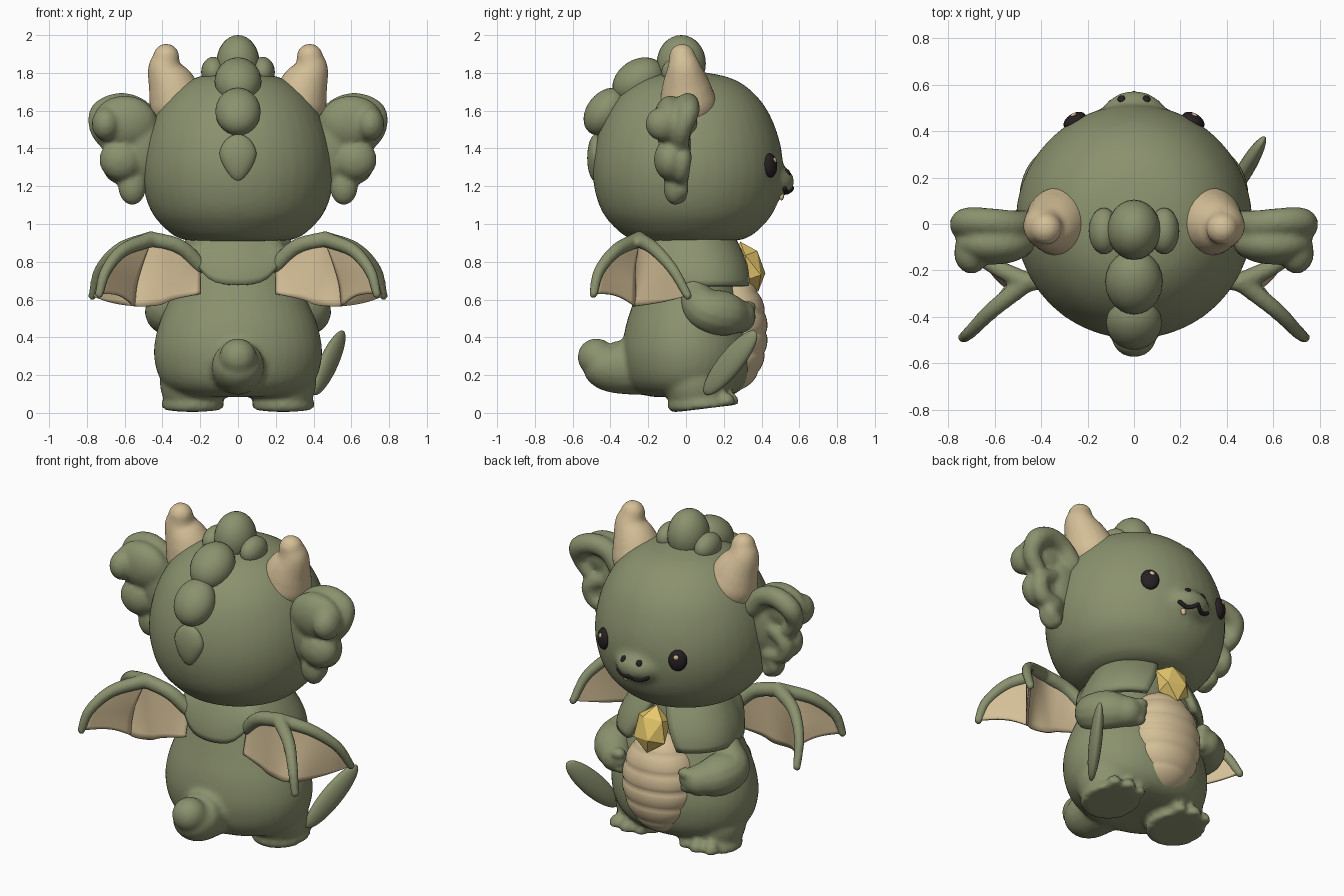
import bpy, bmesh, math
from mathutils import Vector, Matrix, Euler

if "Cube" in bpy.data.objects:
    bpy.data.objects.remove(bpy.data.objects["Cube"])


def material(name, rgb):
    m = bpy.data.materials.new(name)
    m.use_nodes = True
    m.diffuse_color = (*rgb, 1)
    m.node_tree.nodes["Principled BSDF"].inputs["Base Color"].default_value = (*rgb, 1)
    return m


GREEN = material("sage green", (0.255, 0.285, 0.155))
BEIGE = material("warm beige", (0.66, 0.52, 0.31))
GOLD = material("gold", (0.80, 0.58, 0.15))
DARK = material("dark brown", (0.02, 0.014, 0.016))


def ball(bm, loc, radii, rot=None, floor=False):
    """Ellipsoid, optionally flattened into a gently raked sole."""
    mat = Matrix.LocRotScale(Vector(loc), rot, Vector(radii))
    made = bmesh.ops.create_uvsphere(bm, u_segments=24, v_segments=16, radius=1, matrix=mat)
    if floor:
        for v in made["verts"]:
            v.co.z = max(v.co.z, 0.12 * (v.co.y + 0.09), 0)


def spline(pts, steps=6):
    """Smooth path through points of any dimension."""
    p = [Vector(q) for q in pts]
    p = [2 * p[0] - p[1]] + p + [2 * p[-1] - p[-2]]
    out = []
    for a, b, c, d in zip(p, p[1:], p[2:], p[3:]):
        for i in range(steps):
            t = i / steps
            out.append(0.5 * (2 * b + (c - a) * t + (2 * a - 5 * b + 4 * c - d) * t * t
                              + (3 * b - a - 3 * c + d) * t ** 3))
    return out + [p[-2]]


def bridge(bm, rings):
    for a, b in zip(rings, rings[1:]):
        for k in range(len(a)):
            j = (k + 1) % len(a)
            bm.faces.new((a[k], a[j], b[j], b[k]))
    bm.faces.new(rings[0][::-1])
    bm.faces.new(rings[-1])


def tube(bm, pts, sides=14):
    """Round tube along (x, y, z, radius) points with domed ends."""
    path = spline(pts)
    rings, frame, last = [], None, None
    for i, q in enumerate(path):
        tangent = (path[min(i + 1, len(path) - 1)] - path[max(i - 1, 0)]).to_3d().normalized()
        if frame is None:
            frame = tangent.to_track_quat("Z", "Y")
        else:
            frame = last.rotation_difference(tangent) @ frame
        last = tangent
        rings.append([bm.verts.new(q.to_3d() + frame @ Vector(
            (math.cos(k * math.tau / sides), math.sin(k * math.tau / sides), 0)) * q[3])
            for k in range(sides)])
    bridge(bm, rings)
    for q in (path[0], path[-1]):
        ball(bm, q.to_3d(), [q[3]] * 3)


def lathe(bm, profile, centre_y, depth, sides=40):
    """Closed turned shape from (radius, z) points, scaled in depth."""
    bridge(bm, [[bm.verts.new((r * math.cos(k * math.tau / sides),
                               centre_y + depth * r * math.sin(k * math.tau / sides), z))
                 for k in range(sides)] for r, z in spline(profile, 4)])


def sheet(bm, rows):
    grid = [[bm.verts.new(p) for p in row] for row in rows]
    for a, b in zip(grid, grid[1:]):
        for k in range(len(a) - 1):
            bm.faces.new((a[k], a[k + 1], b[k + 1], b[k]))


def finish(name, bm, mat, mirror=False, voxel=0, thick=0, smooth=True):
    """Turn the mesh into an object; voxel fuses overlapping shapes."""
    me = bpy.data.meshes.new(name)
    bm.to_mesh(me)
    bm.free()
    me.materials.append(mat)
    for f in me.polygons:
        f.use_smooth = smooth
    ob = bpy.data.objects.new(name, me)
    bpy.context.collection.objects.link(ob)
    if mirror:
        ob.modifiers.new("mirror", "MIRROR").use_mirror_merge = False
    if thick:
        s = ob.modifiers.new("thickness", "SOLIDIFY")
        s.thickness, s.offset = thick, 0
    if voxel:
        r = ob.modifiers.new("fuse", "REMESH")
        r.mode, r.voxel_size, r.use_smooth_shade = "VOXEL", voxel, True
        s = ob.modifiers.new("soften", "SMOOTH")
        s.factor, s.iterations = 0.5, 5
    return ob


# Head with short muzzle
bm = bmesh.new()
lathe(bm, [(0.02, 0.91), (0.28, 0.915), (0.4, 0.99), (0.475, 1.1), (0.51, 1.27), (0.485, 1.46),
           (0.4, 1.64), (0.25, 1.765), (0.02, 1.815)], 0.01, 0.99)
ball(bm, (0, 0.42, 1.225), (0.16, 0.155, 0.1))
ball(bm, (0, 0.13, 1.09), (0.36, 0.33, 0.16))
head = finish("head", bm, GREEN, voxel=0.02)
bpy.context.view_layer.update()
solid_head = head.evaluated_get(bpy.context.evaluated_depsgraph_get())


def on_face(x, z):
    hit, loc, normal, _ = solid_head.ray_cast(Vector((x, 2, z)), Vector((0, -1, 0)))
    return loc, normal.to_track_quat("Z", "Y")


# Eyes, nostrils, eye glints, mouth and fang
for name, mat, x, z, lift, radii in (
        ("eyes", DARK, 0.255, 1.31, 0, (0.053, 0.064, 0.032)),
        ("nostrils", DARK, 0.055, 1.275, 0, (0.017, 0.02, 0.009)),
        ("eye_glints", BEIGE, 0.248, 1.335, 0.025, (0.015, 0.015, 0.009))):
    bm = bmesh.new()
    loc, rot = on_face(x, z)
    ball(bm, loc + rot @ Vector((0, 0, lift)), radii, rot)
    finish(name, bm, mat, mirror=True)
bm = bmesh.new()
mouth = []
for i in range(13):
    x = (i - 6) / 60
    loc, rot = on_face(x, 1.19 - 0.022 * abs(math.sin(x * 31)))
    mouth.append((*loc, 0.012))
tube(bm, mouth, 8)
finish("mouth", bm, DARK)
bm = bmesh.new()
loc, rot = on_face(0.06, 1.15)
ball(bm, loc, (0.016, 0.013, 0.025))
finish("fang", bm, BEIGE)

# Horns
bm = bmesh.new()
tube(bm, [(0.32, 0.01, 1.64, 0.15), (0.35, 0, 1.73, 0.13), (0.385, -0.01, 1.82, 0.095),
          (0.38, -0.02, 1.885, 0.07)], 18)
finish("horns", bm, BEIGE, mirror=True, voxel=0.014)

# Crest running down the back of the head
bm = bmesh.new()
ball(bm, (0, -0.025, 1.85), (0.115, 0.13, 0.15))
ball(bm, (0, -0.25, 1.755), (0.124, 0.15, 0.115), Euler((0.6, 0, 0)).to_quaternion())
ball(bm, (0, -0.425, 1.595), (0.12, 0.14, 0.1), Euler((0.9, 0, 0)).to_quaternion())
for s in (-1, 1):
    ball(bm, (0.13 * s, -0.03, 1.805), (0.065, 0.1, 0.08))
finish("crest", bm, GREEN)
bm = bmesh.new()
ball(bm, (0, -0.478, 1.35), (0.1, 0.045, 0.125))
for v in bm.verts:
    drop = max(0, 1.37 - v.co.z) / 0.15
    v.co.x *= 1 - 0.4 * drop
finish("nape_scale", bm, GREEN)

# Frilled ears: puffy lobes with a raised rim and a hollow inside
bm = bmesh.new()
ball(bm, (0.6, -0.085, 1.54), (0.17, 0.09, 0.14))
ball(bm, (0.7, -0.125, 1.53), (0.075, 0.09, 0.09))
ball(bm, (0.62, -0.085, 1.34), (0.115, 0.085, 0.11))
ball(bm, (0.56, -0.06, 1.2), (0.075, 0.06, 0.1))
ball(bm, (0.5, -0.06, 1.42), (0.11, 0.085, 0.2))
tube(bm, [(0.46, 0, 1.53, 0.06), (0.53, 0, 1.61, 0.06), (0.63, 0.01, 1.635, 0.06),
          (0.725, 0.01, 1.59, 0.06), (0.735, -0.02, 1.5, 0.05), (0.68, -0.03, 1.42, 0.045)])
tube(bm, [(0.57, -0.03, 1.42, 0.045), (0.67, -0.02, 1.36, 0.05), (0.65, -0.03, 1.27, 0.05),
          (0.56, -0.03, 1.25, 0.045)])
tube(bm, [(0.54, -0.04, 1.25, 0.045), (0.59, -0.03, 1.19, 0.045), (0.55, -0.04, 1.15, 0.045)])
finish("ears", bm, GREEN, mirror=True, voxel=0.014)

# Body with legs, feet and curled tail
bm = bmesh.new()
lathe(bm, [(0.05, 0.085), (0.28, 0.09), (0.4, 0.16), (0.445, 0.3), (0.425, 0.45), (0.365, 0.6),
           (0.305, 0.75), (0.24, 0.95), (0.05, 0.96)], 0.01, 0.78)
for s in (-1, 1):
    ball(bm, (0.24 * s, 0.05, 0.16), (0.175, 0.17, 0.18), floor=True)
    ball(bm, (0.24 * s, 0.08, 0.04), (0.168, 0.18, 0.08), floor=True)
    for i in range(3):
        ball(bm, ((0.155 + 0.085 * i) * s, 0.235 - 0.02 * abs(i - 1), 0.06),
             (0.045, 0.045, 0.048), floor=True)
tube(bm, [(0, -0.1, 0.27, 0.18), (0, -0.3, 0.24, 0.145), (0, -0.42, 0.255, 0.135),
          (0, -0.475, 0.295, 0.1)], 18)
finish("body", bm, GREEN, voxel=0.016)

# Leaf-shaped tail end
bm = bmesh.new()
root, tip = Vector((0.4, 0.1, 0.1)), Vector((0.56, 0.37, 0.43))
ball(bm, (root + tip) / 2, (0.036, 0.068, (tip - root).length / 2),
     (tip - root).to_track_quat("Z", "Y"))
finish("tail_leaf", bm, GREEN)

# Arms resting on the belly, with fingers
bm = bmesh.new()
tube(bm, [(0.31, 0.04, 0.64, 0.08), (0.375, 0.1, 0.55, 0.115), (0.35, 0.2, 0.525, 0.12),
          (0.285, 0.28, 0.51, 0.09)])
for i in range(3):
    ball(bm, (0.23, 0.335 - 0.01 * i, 0.56 - 0.048 * i), (0.045, 0.038, 0.032))
finish("arms", bm, GREEN, mirror=True, voxel=0.014)

# Banded belly plate
bm = bmesh.new()
bmesh.ops.create_uvsphere(bm, u_segments=40, v_segments=64, radius=1)
for v in bm.verts:
    x, y, z = v.co
    swell = 1 + 0.05 * abs(math.sin((z + 1) * math.pi * 3)) ** 0.5
    v.co = Vector((x * 0.225 * swell,
                   0.2 + math.copysign(abs(y) ** 0.75, y) * 0.222 * swell, 0.425 + z * 0.315))
finish("belly_plate", bm, BEIGE)

# Short cape around the neck, dipping at the back and parting at the front
bm = bmesh.new()
rows = []
for j in range(9):
    t = j / 8
    row = []
    for k in range(49):
        part = 8 + 18 * t
        a = math.radians(90 + part + (360 - 2 * part) * k / 48)
        low = 0.67 + 0.14 * math.exp(-((-math.sin(a) - 0.72) / 0.16) ** 2)
        flare = 0.1 + 0.03 * max(0, math.sin(2 * a) * math.copysign(1, math.cos(a)))
        r = 0.245 + flare * math.sin(t * math.pi / 2)
        row.append((r * math.cos(a), 0.03 + r * 0.86 * math.sin(a), 0.93 + (low - 0.93) * t))
    rows.append(row)
sheet(bm, rows)
finish("cape", bm, GREEN, thick=0.04)

# Faceted gem at the chest
bm = bmesh.new()
bmesh.ops.create_icosphere(bm, subdivisions=1, radius=1, matrix=Matrix.LocRotScale(
    Vector((0, 0.335, 0.775)), Euler((0.35, 0, 0)).to_quaternion(),
    Vector((0.115, 0.08, 0.14))))
finish("gem", bm, GOLD, smooth=False)

# Wing bones: arm to the elbow, then a rear and a side finger
shoulder, elbow = (0.2, -0.19, 0.78), (0.46, -0.25, 0.92)
upper = (0.31, -0.23, 0.88)
rear = [elbow, (0.61, -0.37, 0.86), (0.7, -0.46, 0.75), (0.735, -0.49, 0.63)]
side = [elbow, (0.62, -0.17, 0.87), (0.73, -0.07, 0.76), (0.77, 0.01, 0.62)]
bm = bmesh.new()
for path in ([shoulder, upper, elbow], rear, side):
    thin = 0 if path[0] == shoulder else 0.006
    tube(bm, [(*p, 0.042 - thin * i) for i, p in enumerate(path)])
finish("wing_bones", bm, GREEN, mirror=True, voxel=0.012)

# Wing skin: body to side finger, plus a fold hanging from the rear finger
valley = [elbow, (0.51, -0.27, 0.78), (0.54, -0.27, 0.67), (0.55, -0.27, 0.565)]
bm = bmesh.new()
top = spline([shoulder, upper, *side])
hem = spline([(0.2, -0.23, 0.63), (0.34, -0.26, 0.6), (0.42, -0.27, 0.57),
              valley[-1], (0.67, -0.13, 0.585), side[-1]])
sheet(bm, [[a.lerp(b, v / 10) for v in range(11)] for a, b in zip(top, hem)])
sheet(bm, [[a.lerp(b, v / 8).lerp(Vector(elbow), 0.07 * i / 18 * math.sin(v * math.pi / 8))
            for v in range(9)]
           for i, (a, b) in enumerate(zip(spline(rear), spline(valley)))])
finish("wing_skin", bm, BEIGE, mirror=True, thick=0.014)
